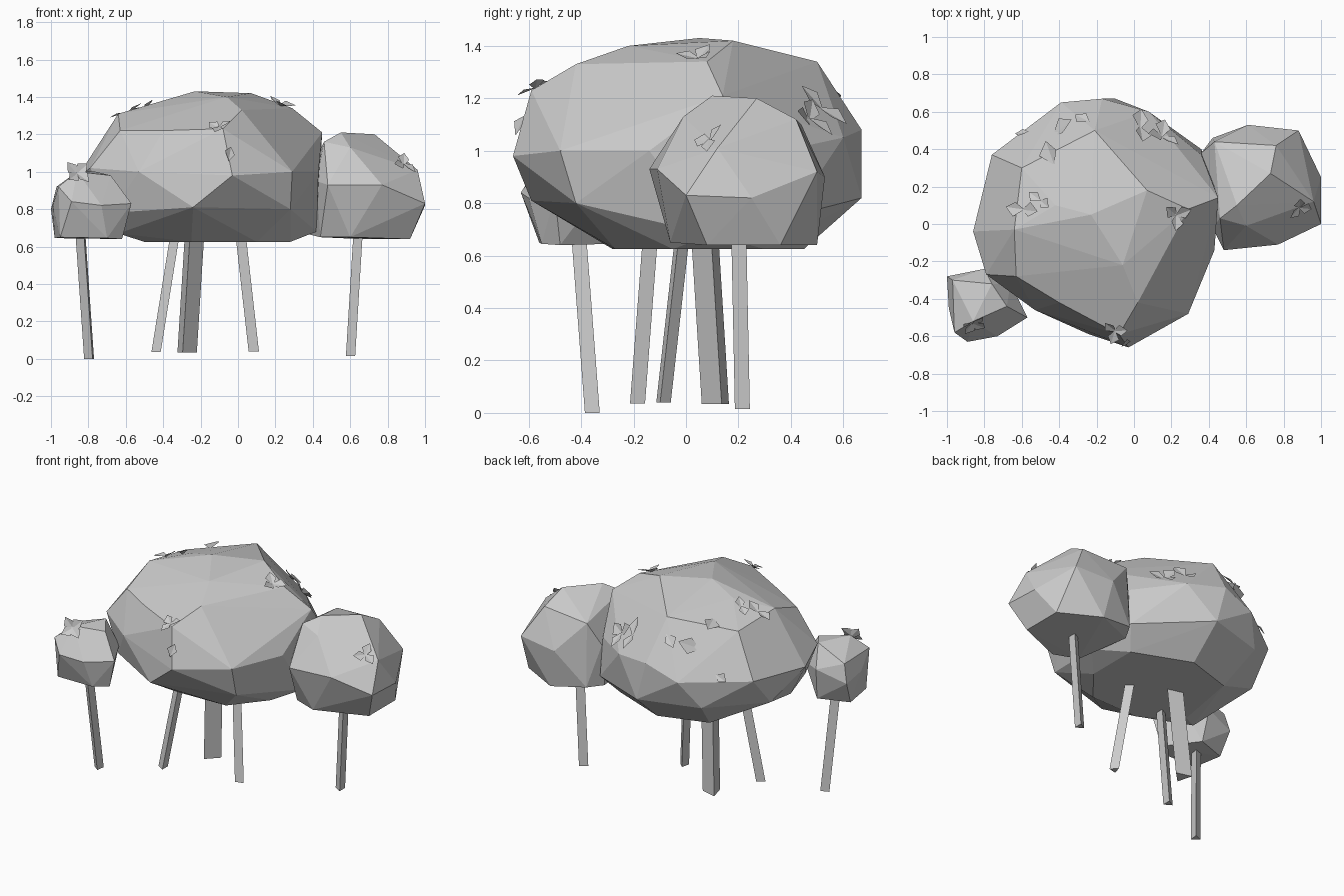
import bpy, bmesh, math, random
from mathutils import Vector, Matrix
from mathutils.bvhtree import BVHTree

random.seed(4)


def finish(bm, name):
    me = bpy.data.meshes.new(name)
    bm.to_mesh(me)
    bm.free()
    ob = bpy.data.objects.new(name, me)
    bpy.context.collection.objects.link(ob)
    return ob


def clump(name, points):
    """Faceted foliage clump: convex hull around a few guide points."""
    bm = bmesh.new()
    for p in points:
        bm.verts.new(p)
    bmesh.ops.convex_hull(bm, input=bm.verts[:])
    loose = [v for v in bm.verts if not v.link_faces]
    bmesh.ops.delete(bm, geom=loose, context='VERTS')
    bmesh.ops.recalc_face_normals(bm, faces=bm.faces[:])
    tree = BVHTree.FromBMesh(bm)
    finish(bm, name)
    return tree


# Large central foliage clump, listed from the flat base upwards
base = [(-.5, -.1), (-.25, -.28), (.1, -.27), (.28, -.05), (.28, .3), (-.1, .45), (-.42, .35)]
main = clump("main_foliage", [(x, y, .625) for x, y in base] + [
    (-.64, -.2, .67), (-.24, -.59, .81), (.28, -.42, .8), (.42, .1, .68), (.36, .4, .75),
    (-.1, .67, .82), (-.5, .55, .82), (-.77, .2, .8), (-.68, -.3, .78),
    (-.03, -.66, .98), (.29, -.48, 1.0), (.43, -.14, 1.0), (.45, .14, 1.21), (.36, .37, 1.0),
    (.08, .6, 1.05), (-.17, .67, 1.08), (-.39, .65, 1.0), (-.76, .37, 1.0),
    (-.86, -.04, .97), (-.79, -.27, 1.02), (-.53, -.46, 1.0),
    (-.08, -.59, 1.23), (-.4, -.42, 1.22), (-.63, -.28, 1.22), (-.64, -.03, 1.31),
    (-.6, .3, 1.27), (-.21, .5, 1.34), (.29, .08, 1.34), (.02, -.42, 1.33),
    (-.06, -.22, 1.4), (-.23, .05, 1.43), (.07, .18, 1.42), (-.42, .1, 1.37)])

# Medium clump on the right
right = clump("right_foliage", [
    (.36, .35, .67), (.44, .0, .65), (.6, -.06, .65), (.92, .08, .64), (.92, .36, .64),
    (.66, .5, .64), (.42, .46, .68), (.42, -.02, .95), (.48, -.14, .93), (.77, -.11, .93),
    (1.0, 0, .83), (1.0, .25, .82), (.96, .12, 1.01), (.88, .5, .92), (.61, .53, .9),
    (.36, .38, .95), (.46, .03, 1.16), (.6, -.01, 1.13), (.55, .1, 1.21), (.73, .27, 1.2),
    (.76, .42, 1.12), (.43, .44, 1.1)])

# Small clump on the left
left = clump("left_foliage", [
    (-.98, -.35, .645), (-.95, -.56, .65), (-.7, -.55, .645), (-.62, -.48, .64),
    (-.78, -.28, .645), (-1.0, -.28, .8), (-.99, -.45, .82), (-.89, -.63, .84),
    (-.73, -.6, .82), (-.57, -.5, .83), (-.66, -.32, .85), (-.8, -.24, .86),
    (-.96, -.58, .92), (-.97, -.3, .92), (-.86, -.52, 1.0), (-.76, -.32, 1.0), (-.68, -.44, .98)])


# Straight three-sided stems: bottom, top, radius, twist in degrees
def stem(name, a, b, r, twist):
    bm = bmesh.new()
    angles = [math.radians(twist + i * 120) for i in range(3)]
    rings = [[bm.verts.new((p[0] + r * math.cos(t), p[1] + r * math.sin(t), p[2]))
              for t in angles] for p in (a, b)]
    for i in range(3):
        j = (i + 1) % 3
        bm.faces.new((rings[0][i], rings[0][j], rings[1][j], rings[1][i]))
    bm.faces.new(rings[0][::-1])
    bm.faces.new(rings[1])
    finish(bm, name)


stem("left_stem", (-.79, -.355, 0), (-.84, -.41, .72), .033, 172)
stem("right_stem", (.61, .215, .015), (.655, .2, .75), .033, 180)
stem("thick_stem", (-.28, .12, .033), (-.235, .075, .75), .062, 135)
stem("leaning_stem", (-.43, -.185, .035), (-.315, -.13, .75), .033, 180)
stem("middle_stem", (.08, -.09, .04), (0, -.01, .75), .033, -15)


# Tufts of small creased leaves sitting on the clump surface
def tuft(name, tree, p, n, size):
    hit, normal, _, _ = tree.find_nearest(Vector(p))
    bm = bmesh.new()
    turn = normal.to_track_quat('Z', 'Y').to_matrix().to_4x4()
    spin = random.uniform(0, math.tau)
    for k in range(n):
        m = (Matrix.Translation(hit + normal * .008) @ turn
             @ Matrix.Rotation(spin + k * math.tau / max(n, 2), 4, 'Z')
             @ Matrix.Translation((size * .4 if n > 1 else 0, 0, 0))
             @ Matrix.Rotation(random.uniform(-.35, .05), 4, 'Y')
             @ Matrix.Rotation(random.uniform(-.2, .2), 4, 'X') @ Matrix.Scale(size, 4))
        v = [bm.verts.new(m @ Vector(c)) for c in
             [(-.5, 0, 0), (0, -.38, .12), (.55, -.1, .05), (.1, .4, .12)]]
        bm.faces.new((v[0], v[1], v[2]))
        bm.faces.new((v[0], v[2], v[3]))
    finish(bm, name)


tufts = [
    (main, (.24, .04, 1.4), 3, .09), (main, (-.1, -.57, 1.23), 3, .08),
    (main, (-.04, -.65, 1.1), 1, .08), (main, (-.6, .08, 1.33), 2, .1),
    (main, (-.51, .13, 1.36), 2, .08), (main, (-.46, .38, 1.33), 1, .13),
    (main, (-.41, .55, 1.22), 1, .14), (main, (-.29, .58, 1.24), 1, .1),
    (main, (-.61, .5, 1.04), 1, .08), (main, (.06, .55, 1.2), 2, .12),
    (main, (.17, .5, 1.15), 3, .11),
    (right, (.9, .07, 1.06), 3, .08), (left, (-.86, -.53, .99), 4, .085)]
for i, t in enumerate(tufts):
    tuft(f"leaf_tuft_{i + 1}", *t)
